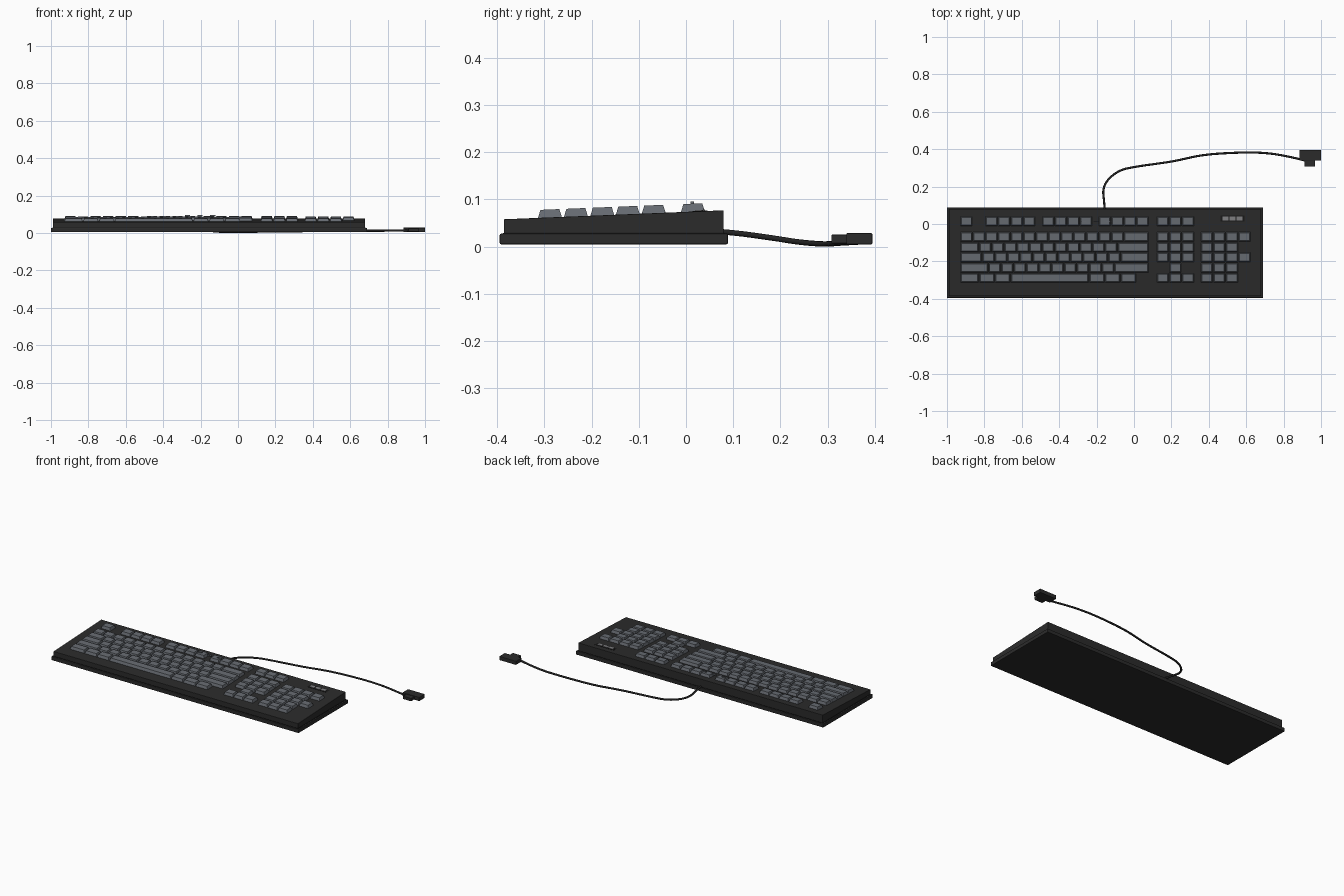
import bpy, bmesh
from mathutils import Vector

if "Cube" in bpy.data.objects:
    bpy.data.objects.remove(bpy.data.objects["Cube"])


def mat(name, rgb):
    m = bpy.data.materials.new(name)
    m.diffuse_color = (*rgb, 1)
    m.use_nodes = True
    m.node_tree.nodes["Principled BSDF"].inputs["Base Color"].default_value = m.diffuse_color
    return m


CASE = mat("charcoal plastic", (0.024, 0.024, 0.024))
KEY = mat("slate grey keys", (0.135, 0.148, 0.168))
BLACK = mat("black trim", (0.010, 0.010, 0.010))
CORD = mat("cord black", (0.017, 0.017, 0.017))
LED = mat("indicator grey", (0.22, 0.22, 0.23))


def finish(name, bm, material, bevel=0.0):
    bmesh.ops.recalc_face_normals(bm, faces=bm.faces)
    me = bpy.data.meshes.new(name)
    bm.to_mesh(me)
    bm.free()
    me.materials.append(material)
    ob = bpy.data.objects.new(name, me)
    bpy.context.collection.objects.link(ob)
    if bevel:
        mod = ob.modifiers.new("bevel", 'BEVEL')
        mod.width, mod.segments = bevel, 2
    return ob


def surf(y):
    """Height of the sloping top of the case."""
    return 0.058 + (y + 0.386) * 0.0408


def add_block(bm, x0, x1, y0, y1, zlow, zhigh, inset=0.0):
    """Block whose bottom and top heights are functions of y; top may be inset."""
    rings = []
    for f, i in ((zlow, 0.0), (zhigh, inset)):
        pts = ((x0 + i, y0 + i), (x1 - i, y0 + i), (x1 - i, y1 - i), (x0 + i, y1 - i))
        rings.append([bm.verts.new((x, y, f(y))) for x, y in pts])
    lo, hi = rings
    bm.faces.new(lo[::-1])
    bm.faces.new(hi)
    for k in range(4):
        n = (k + 1) % 4
        bm.faces.new((lo[k], lo[n], hi[n], hi[k]))


def block(name, x, y, z0, z1, material, bevel=0.0):
    bm = bmesh.new()
    add_block(bm, *x, *y, lambda v: z0, z1 if callable(z1) else lambda v: z1)
    return finish(name, bm, material, bevel)


# Case: base tray, dark seam and sloping upper shell
block("base_tray", (-1.0, 0.69), (-0.395, 0.089), 0.005, 0.0275, CASE, 0.003)
block("case_seam", (-0.992, 0.682), (-0.388, 0.082), 0.025, 0.029, BLACK)
block("upper_shell", (-0.99, 0.68), (-0.386, 0.08), 0.0285, surf, CASE, 0.0015)

# Keys: each row is a list of (start unit, width in units)
U = 0.0673
MAIN, NAV, PAD = -0.930, 0.120, 0.355
ROW_Y = [0.0145, -0.0685, -0.1235, -0.1775, -0.2335, -0.2885]


def run(widths, start=0.0):
    out = []
    for w in widths:
        out.append((start, w))
        start += w
    return out


main_rows = [
    [(0, 1)] + run([1] * 4, 2) + run([1] * 4, 6.5) + run([1] * 4, 11),
    run([1] * 13 + [2]),
    run([1.5] + [1] * 11 + [2.5]),
    run([1.75] + [1] * 11 + [2.25]),
    run([2.25] + [1] * 10 + [2.75]),
    run([1.5, 1.25, 1.25, 6.25, 1.25, 1.25, 1.25]),
]
three, four = run([1] * 3), run([1] * 4)
nav_rows = [three, three, three, three, [(1, 1)], three]
pad_rows = [[], four, three, four, three, three]

for name, x0, rows in (("main_keys", MAIN, main_rows),
                       ("navigation_keys", NAV, nav_rows),
                       ("number_pad_keys", PAD, pad_rows)):
    bm = bmesh.new()
    for yc, row in zip(ROW_Y, rows):
        for s, w in row:
            a = x0 + s * U
            add_block(bm, a + 0.0015, a + w * U - 0.0015, yc - 0.0258, yc + 0.0258,
                      lambda y: surf(y) - 0.002, lambda y: surf(y) + 0.0168, 0.0058)
    finish(name, bm, KEY)

# Small raised marker bars over the function row
bm = bmesh.new()
for x in (-0.270, -0.203, -0.135):
    add_block(bm, x - 0.014, x + 0.014, 0.010, 0.017, lambda y: 0.088, lambda y: 0.096)
finish("marker_bars", bm, KEY)

# Indicator panel with three lamps
bm = bmesh.new()
add_block(bm, 0.462, 0.592, 0.014, 0.046, lambda y: surf(y) - 0.001, lambda y: surf(y) + 0.001)
finish("indicator_panel", bm, BLACK)
bm = bmesh.new()
for i in range(3):
    a = 0.474 + i * 0.037
    add_block(bm, a, a + 0.031, 0.020, 0.040, lambda y: surf(y), lambda y: surf(y) + 0.003)
finish("indicator_lamps", bm, LED)

# Cord: smooth tube through a few points
path = [(-0.155, 0.07, 0.032), (-0.160, 0.12, 0.027), (-0.163, 0.185, 0.018),
        (-0.137, 0.238, 0.010), (-0.078, 0.283, 0.006), (0.003, 0.305, 0.006),
        (0.20, 0.334, 0.008), (0.377, 0.369, 0.010), (0.58, 0.382, 0.012),
        (0.725, 0.377, 0.012), (0.85, 0.355, 0.013), (0.925, 0.336, 0.015)]
P = [Vector(p) for p in path]
dense = []
for i in range(len(P) - 1):
    a, b, c, d = P[max(i - 1, 0)], P[i], P[i + 1], P[min(i + 2, len(P) - 1)]
    for k in range(6):
        t = k / 6
        dense.append(0.5 * (2 * b + (c - a) * t + (2 * a - 5 * b + 4 * c - d) * t * t
                            + (3 * b - a - 3 * c + d) * t ** 3))
dense.append(P[-1])
cu = bpy.data.curves.new("cord", 'CURVE')
cu.dimensions = '3D'
cu.bevel_depth, cu.bevel_resolution, cu.use_fill_caps = 0.0058, 2, True
sp = cu.splines.new('POLY')
sp.points.add(len(dense) - 1)
for pt, v in zip(sp.points, dense):
    pt.co = (*v, 1)
sp.use_smooth = True
cu.materials.append(CORD)
bpy.context.collection.objects.link(bpy.data.objects.new("cord", cu))

# Connector plug and its collar
block("plug_body", (0.885, 1.0), (0.340, 0.395), 0.005, 0.0285, CASE, 0.002)
block("plug_collar", (0.912, 0.967), (0.308, 0.342), 0.007, 0.0255, CASE, 0.002)
